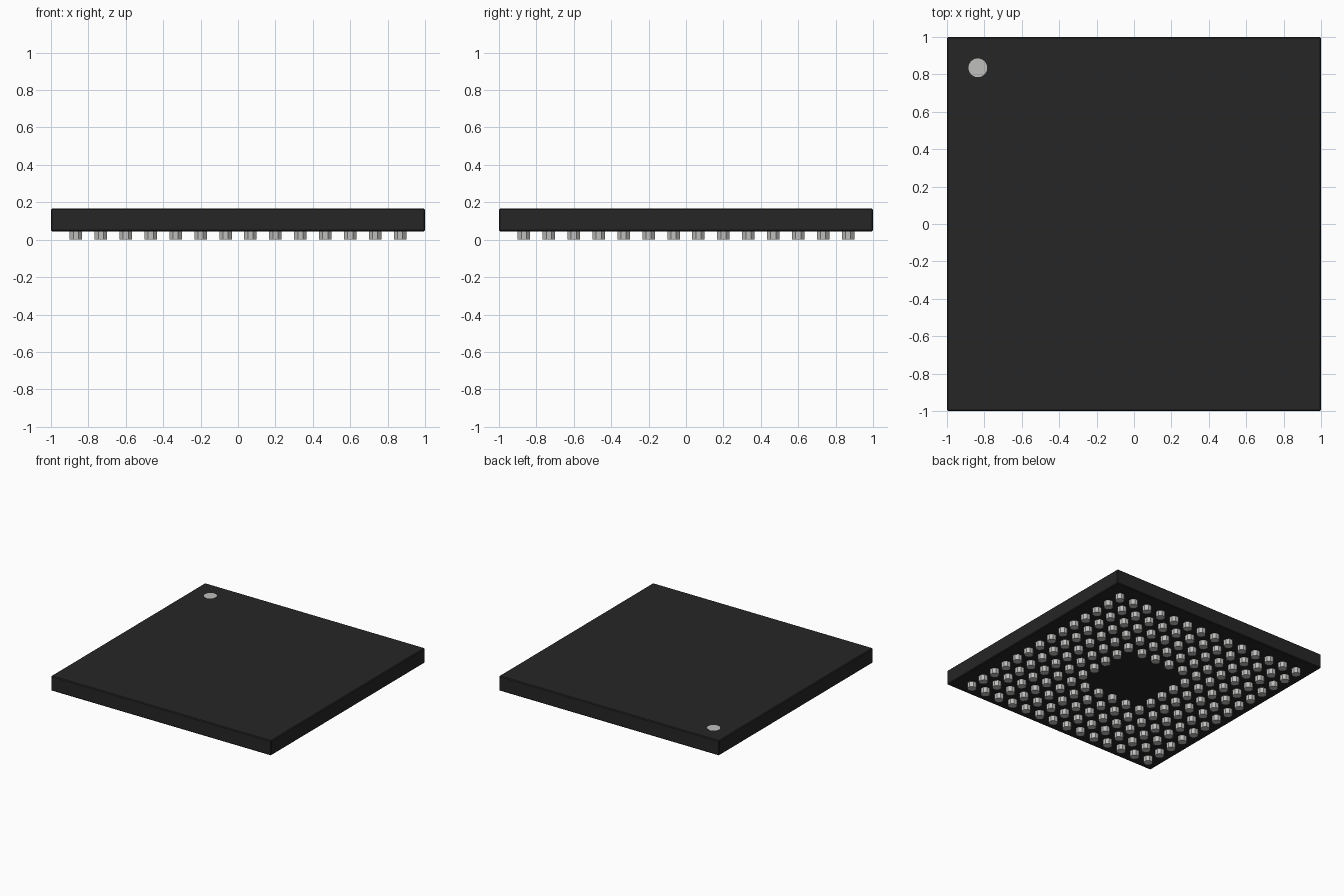
import bpy, bmesh, math
from mathutils import Matrix

cube = bpy.data.objects.get("Cube")
if cube:
    bpy.data.objects.remove(cube, do_unlink=True)


def material(name, rgb):
    m = bpy.data.materials.new(name)
    m.use_nodes = True
    colour = (*rgb, 1.0)
    m.diffuse_color = colour
    m.node_tree.nodes["Principled BSDF"].inputs["Base Color"].default_value = colour
    return m


def finish(bm, name, mat):
    mesh = bpy.data.meshes.new(name)
    bm.to_mesh(mesh)
    bm.free()
    mesh.materials.append(mat)
    obj = bpy.data.objects.new(name, mesh)
    bpy.context.collection.objects.link(obj)
    return obj


def add_cylinder(bm, x, y, z0, z1, radius, sides):
    place = Matrix.Translation((x, y, (z0 + z1) / 2))
    place = place @ Matrix.Rotation(math.pi / sides, 4, "Z")
    bmesh.ops.create_cone(bm, cap_ends=True, segments=sides, radius1=radius,
                          radius2=radius, depth=z1 - z0, matrix=place)


black = material("black_resin", (0.019, 0.019, 0.019))
silver = material("silver_grey", (0.52, 0.52, 0.51))

BASE, TOP = 0.045, 0.167

# Square package with a narrow chamfer
bm = bmesh.new()
bmesh.ops.create_cube(bm, size=1.0, matrix=Matrix.Translation((0, 0, (BASE + TOP) / 2))
                      @ Matrix.Diagonal((2.0, 2.0, TOP - BASE, 1.0)))
body = finish(bm, "package_body", black)
bevel = body.modifiers.new("edge_chamfer", "BEVEL")
bevel.width = 0.006
bevel.segments = 1

# Orientation dot near the back right corner
bm = bmesh.new()
add_cylinder(bm, -0.835, 0.835, TOP - 0.002, TOP + 0.001, 0.05, 32)
finish(bm, "corner_dot", silver)

# Contact grid, 14 by 14 with an empty 4 by 4 centre
COUNT, PITCH = 14, 2.0 / 15
bm = bmesh.new()
for i in range(COUNT):
    for j in range(COUNT):
        if 5 <= i <= 8 and 5 <= j <= 8:
            continue
        x = (i - (COUNT - 1) / 2) * PITCH
        y = (j - (COUNT - 1) / 2) * PITCH
        add_cylinder(bm, x, y, 0.0, BASE + 0.002, 0.036, 8)
finish(bm, "contact_grid", silver)
